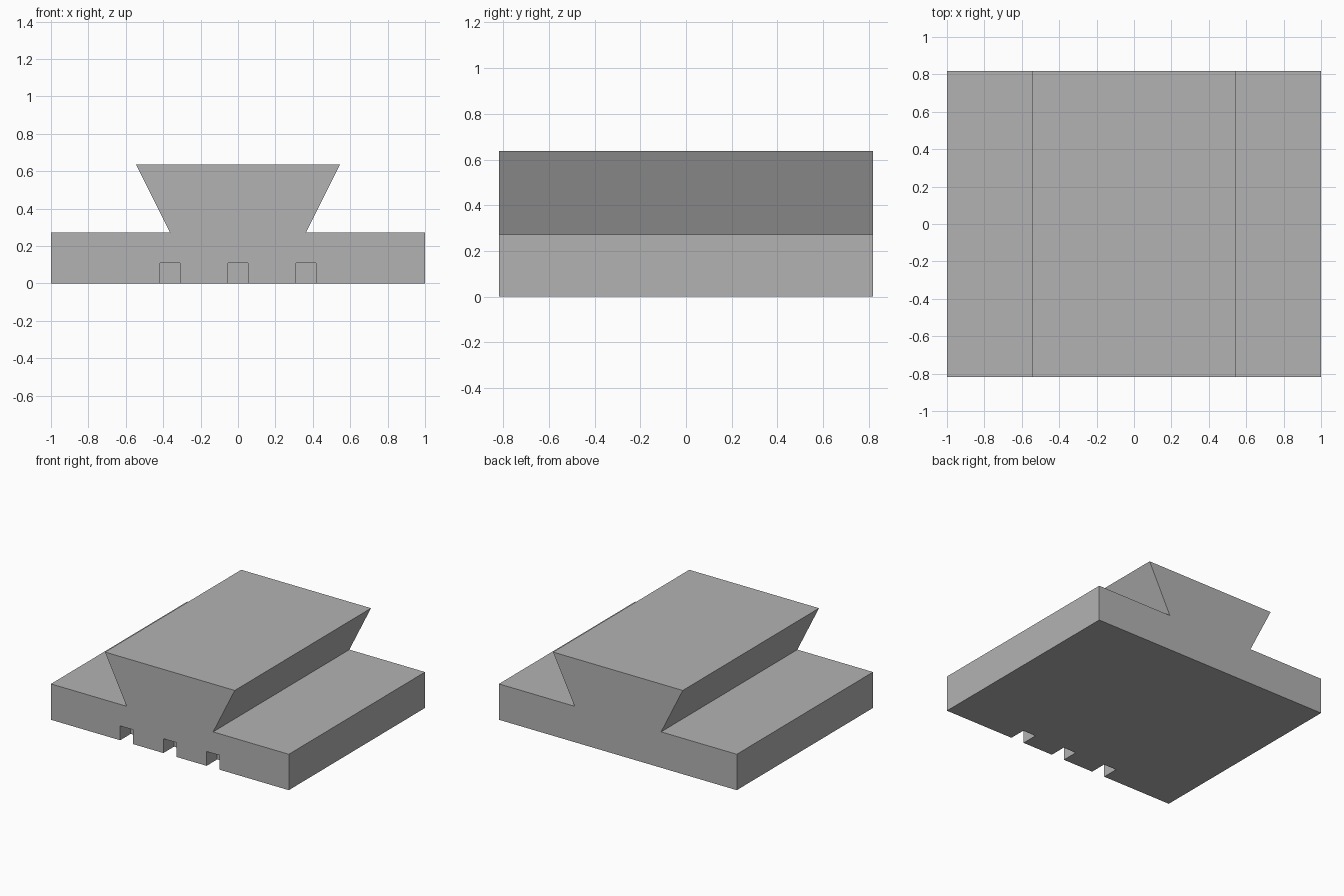
import bpy
import bmesh

cube = bpy.data.objects.get("Cube")
if cube:
    bpy.data.objects.remove(cube, do_unlink=True)

UNIT = 2 / 55           # the block is 55 units wide
HALF_DEPTH = 22.5
NOTCH, NOTCH_DEPTH = 3, 3.5

grey = bpy.data.materials.new("plain_grey")
grey.use_nodes = True
colour = (0.45, 0.45, 0.45, 1)
grey.diffuse_color = colour
grey.node_tree.nodes["Principled BSDF"].inputs["Base Color"].default_value = colour


def extrude_profile(name, profile, y0, y1):
    """Solid prism from an (x, z) outline swept from y0 to y1."""
    bm = bmesh.new()
    face = bm.faces.new([bm.verts.new((x * UNIT, y0 * UNIT, z * UNIT)) for x, z in profile])
    swept = bmesh.ops.extrude_face_region(bm, geom=[face])["geom"]
    verts = [v for v in swept if isinstance(v, bmesh.types.BMVert)]
    bmesh.ops.translate(bm, verts=verts, vec=(0, (y1 - y0) * UNIT, 0))
    bmesh.ops.recalc_face_normals(bm, faces=bm.faces)
    mesh = bpy.data.meshes.new(name)
    bm.to_mesh(mesh)
    bm.free()
    mesh.materials.append(grey)
    obj = bpy.data.objects.new(name, mesh)
    bpy.context.collection.objects.link(obj)
    return obj


# Base slab with dovetail rail, mirrored outline
half = [(27.5, 0), (27.5, 7.5), (10, 7.5), (15, 17.5)]
outline = half + [(-x, z) for x, z in reversed(half)]
block = extrude_profile("dovetail_block", outline, -HALF_DEPTH, HALF_DEPTH)

# Three shallow notches under the front edge
for label, x in (("right", -10), ("middle", 0), ("left", 10)):
    a, b = x - NOTCH / 2, x + NOTCH / 2
    cutter = extrude_profile(label + "_notch_cutter",
                             [(a, -1), (b, -1), (b, NOTCH), (a, NOTCH)],
                             -HALF_DEPTH - 1, -HALF_DEPTH + NOTCH_DEPTH)
    cut = block.modifiers.new(label + "_notch", 'BOOLEAN')
    cut.operation = 'DIFFERENCE'
    cut.solver = 'EXACT'
    cut.object = cutter
    bpy.context.view_layer.objects.active = block
    bpy.ops.object.modifier_apply(modifier=cut.name)
    bpy.data.objects.remove(cutter, do_unlink=True)
